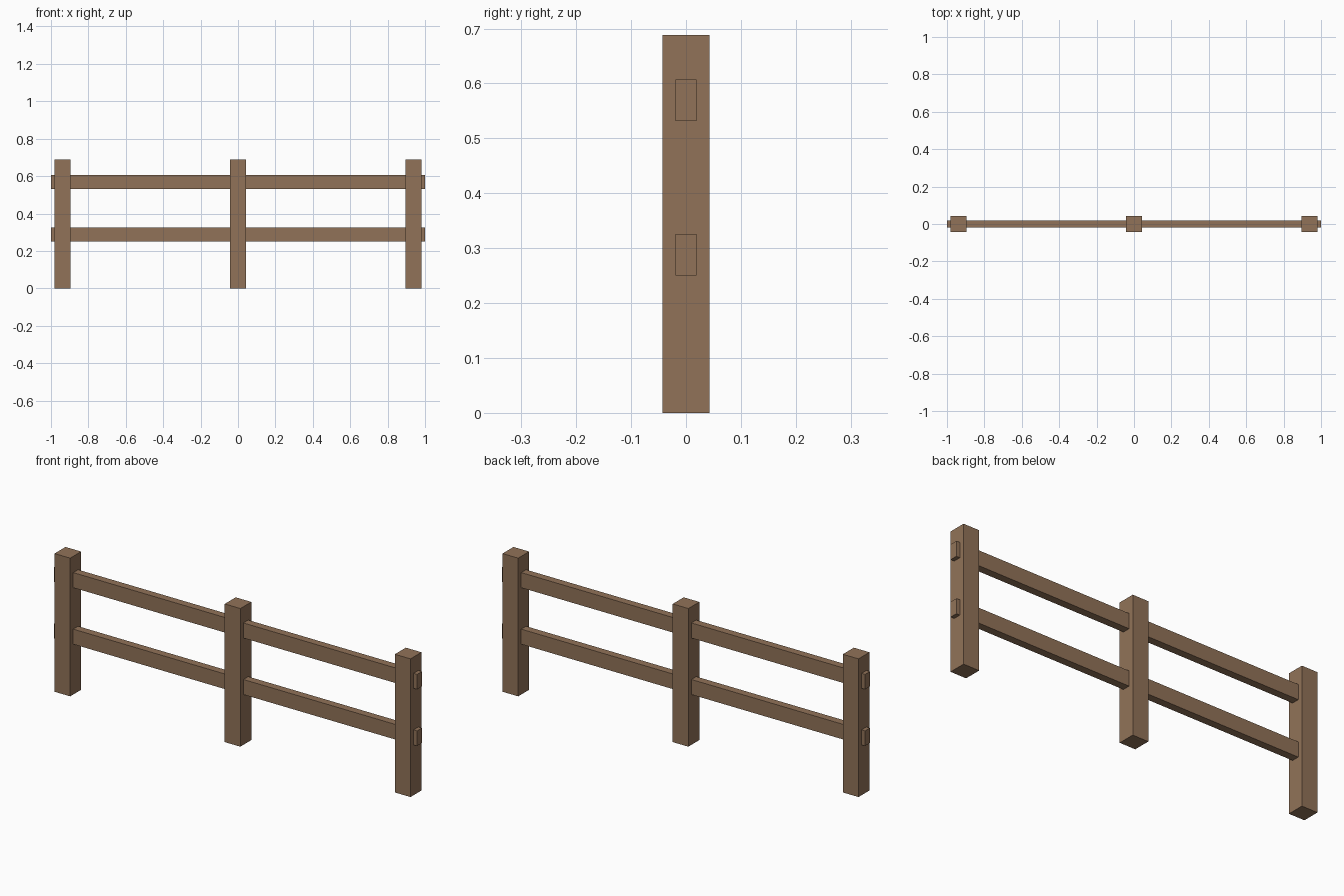
import bpy

if "Cube" in bpy.data.objects:
    bpy.data.objects.remove(bpy.data.objects["Cube"])

# Single weathered timber colour
wood = bpy.data.materials.new("brown_wood")
wood.diffuse_color = (0.285, 0.171, 0.098, 1.0)
wood.use_nodes = True
wood.node_tree.nodes["Principled BSDF"].inputs["Base Color"].default_value = wood.diffuse_color


def beam(name, size, centre):
    """Add a square-edged timber of the given size."""
    bpy.ops.mesh.primitive_cube_add(size=1, location=centre)
    obj = bpy.context.object
    obj.name = name
    obj.scale = size
    bpy.ops.object.transform_apply(location=False, rotation=False, scale=True)
    obj.data.materials.append(wood)
    return obj


POST_WIDTH, POST_HEIGHT = 0.086, 0.688
RAIL_DEPTH, RAIL_HEIGHT = 0.038, 0.075

# Three upright posts
for side, x in (("left", -0.9375), ("middle", 0.0), ("right", 0.9375)):
    beam(f"{side}_post", (POST_WIDTH, POST_WIDTH, POST_HEIGHT),
         (x, 0, POST_HEIGHT / 2))

# Two rails running through the posts, ends poking out
for level, z in (("lower", 0.288), ("upper", 0.5695)):
    beam(f"{level}_rail", (2.0, RAIL_DEPTH, RAIL_HEIGHT), (0, 0, z))
